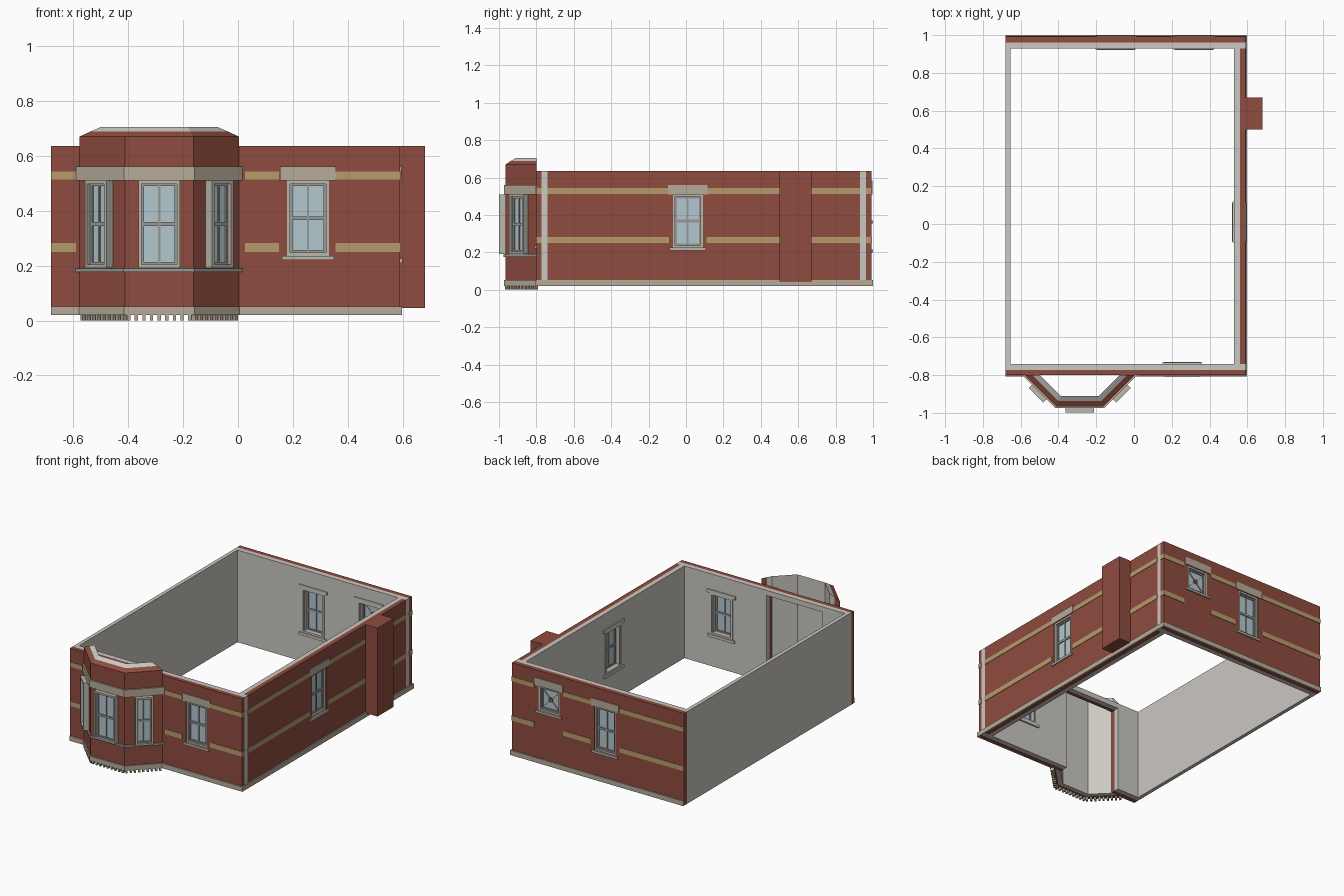
import bpy, bmesh, math
from mathutils import Matrix, Vector

if "Cube" in bpy.data.objects:
    bpy.data.objects.remove(bpy.data.objects["Cube"])


def material(name, rgb):
    m = bpy.data.materials.new(name)
    m.diffuse_color = (*rgb, 1)
    m.use_nodes = True
    m.node_tree.nodes["Principled BSDF"].inputs["Base Color"].default_value = m.diffuse_color
    return m


BRICK = material("red brick", (0.275, 0.072, 0.050))
PLASTER = material("pale plaster", (0.60, 0.58, 0.54))
STONE = material("warm stone", (0.47, 0.41, 0.32))
TAN = material("tan brick", (0.47, 0.33, 0.15))
CASING = material("light casing", (0.50, 0.48, 0.42))
SASH = material("grey sash", (0.32, 0.32, 0.30))
GLASS = material("pale glass", (0.45, 0.57, 0.62))


def finish(name, bm, mat):
    bmesh.ops.recalc_face_normals(bm, faces=bm.faces[:])
    me = bpy.data.meshes.new(name)
    bm.to_mesh(me)
    bm.free()
    if mat:
        me.materials.append(mat)
    ob = bpy.data.objects.new(name, me)
    bpy.context.collection.objects.link(ob)
    return ob


def boxes(name, spans, mat, frame=Matrix.Identity(4)):
    """One object from boxes given as (x0, x1, y0, y1, z0, z1)."""
    bm = bmesh.new()
    for x0, x1, y0, y1, z0, z1 in spans:
        m = Matrix.Translation(((x0 + x1) / 2, (y0 + y1) / 2, (z0 + z1) / 2))
        m = frame @ m @ Matrix.Diagonal((x1 - x0, y1 - y0, z1 - z0, 1))
        bmesh.ops.create_cube(bm, size=1, matrix=m)
    return finish(name, bm, mat)


def cut(ob, spans):
    cutter = boxes("cutter", spans, None)
    cutter.hide_render = True
    mod = ob.modifiers.new("openings", 'BOOLEAN')
    mod.operation = 'DIFFERENCE'
    mod.solver = 'EXACT'
    mod.object = cutter
    bpy.context.view_layer.objects.active = ob
    bpy.ops.object.modifier_apply(modifier=mod.name)
    bpy.data.objects.remove(cutter)


def facing(x, y, deg):
    # local -y points out of the wall, local x runs along it
    return Matrix.Translation((x, y, 0)) @ Matrix.Rotation(math.radians(deg), 4, 'Z')


def border(w, z0, z1, t, v0, v1):
    return [(-w, -w + t, v0, v1, z0, z1), (w - t, w, v0, v1, z0, z1),
            (-w + t, w - t, v0, v1, z1 - t, z1), (-w + t, w - t, v0, v1, z0, z0 + t)]


def sash_window(name, frame, width, z0, z1, v0, v1, glass_v, bars=True):
    w = width / 2
    boxes(name + "_casing", border(w, z0, z1, 0.012, v0, v1), CASING, frame)
    a, b = glass_v - 0.007, glass_v + 0.009
    parts = border(w - 0.012, z0 + 0.012, z1 - 0.012, 0.009, a, b)
    if bars:
        zm = (z0 + z1) / 2
        parts += [(-w + 0.02, w - 0.02, a, b, zm - 0.007, zm + 0.007),
                  (-0.004, 0.004, a + 0.002, b - 0.002, z0 + 0.02, z1 - 0.02)]
    boxes(name + "_sash", parts, SASH, frame)
    boxes(name + "_glass", [(-w + 0.015, w - 0.015, glass_v, glass_v + 0.003,
                             z0 + 0.015, z1 - 0.015)], GLASS, frame)


def wall_window(name, frame, width, z0, z1, bars=True):
    w = width / 2
    sash_window(name, frame, width, z0, z1, 0.003, 0.06, 0.022, bars)
    boxes(name + "_lintel", [(-w - 0.025, w + 0.025, -0.006, 0.004, z1, z1 + 0.05)], STONE, frame)
    boxes(name + "_sill", [(-w - 0.017, w + 0.017, -0.009, 0.015, z0 - 0.015, z0)], CASING, frame)
    boxes(name + "_inner_trim", [(-w - 0.028, w + 0.028, 0.055, 0.068, z1, z1 + 0.022),
                                 (-w - 0.022, w + 0.022, 0.055, 0.070, z0 - 0.018, z0)] +
          border(w + 0.006, z0, z1, 0.012, 0.058, 0.064), PLASTER, frame)


# Walls: brick skin outside, plaster lining inside
Z0, Z1 = 0.02, 0.635
front_holes = [(-0.49, -0.075, -1, -0.6, -0.1, 0.60), (0.178, 0.332, -1, -0.6, 0.235, 0.51)]
right_holes = [(0.4, 0.8, -0.07, 0.09, 0.225, 0.51)]
back_holes = [(-0.175, -0.02, 0.8, 1.2, 0.215, 0.51), (0.238, 0.395, 0.8, 1.2, 0.37, 0.535)]
walls = [
    ("front_brick", (-0.68, 0.59, -0.80, -0.772, Z0, Z1), BRICK, front_holes),
    ("front_plaster", (-0.68, 0.59, -0.772, -0.74, Z0, Z1), PLASTER, front_holes),
    ("right_brick", (0.56, 0.59, -0.74, 0.93, Z0, Z1), BRICK, right_holes),
    ("right_plaster", (0.53, 0.56, -0.74, 0.93, Z0, Z1), PLASTER, right_holes),
    ("back_brick", (-0.68, 0.59, 0.962, 0.992, Z0, Z1), BRICK, back_holes),
    ("back_plaster", (-0.68, 0.59, 0.93, 0.962, Z0, Z1), PLASTER, back_holes),
    ("left_plaster", (-0.68, -0.655, -0.74, 0.93, Z0, Z1), PLASTER, None)]
for name, span, mat, holes in walls:
    wall = boxes(name, [span], mat)
    if holes:
        cut(wall, holes)

# Chimney breast
boxes("chimney", [(0.588, 0.68, 0.50, 0.67, 0.045, Z1)], BRICK)

# Stone plinth
boxes("plinth", [(-0.68, -0.577, -0.808, -0.80, 0.02, 0.052),
                 (0.003, 0.598, -0.808, -0.80, 0.02, 0.052),
                 (0.59, 0.598, -0.80, 0.992, 0.02, 0.052),
                 (-0.68, 0.598, 0.992, 1.0, 0.02, 0.052)], STONE)

# Tan brick stripes, interrupted at openings, corners and chimney
stripes = []
for za, zb in ((0.25, 0.283), (0.513, 0.543)):
    for a, b in ((-0.68, -0.59), (0.025, 0.15), (0.355, 0.592)):
        stripes.append((a, b, -0.803, -0.799, za, zb))
    for a, b in ((-0.80, -0.773), (-0.74, -0.09), (0.11, 0.50), (0.67, 0.929), (0.963, 0.992)):
        stripes.append((0.589, 0.593, a, b, za, zb))
    for a, b in ((-0.68, -0.205), (0.01, 0.21), (0.425, 0.592)):
        stripes.append((a, b, 0.991, 0.995, za, zb))
boxes("brick_stripes", stripes, TAN)

# Wall windows
wall_window("front_window", facing(0.255, -0.80, 0), 0.154, 0.235, 0.51)
wall_window("right_window", facing(0.59, 0.01, 90), 0.16, 0.225, 0.51)
wall_window("back_window", facing(-0.0975, 0.992, 180), 0.155, 0.215, 0.51)
star = facing(0.3165, 0.992, 180)
wall_window("small_window", star, 0.157, 0.37, 0.535, False)

# Leaded star in the small window
hub = star @ Matrix.Translation((0, 0.021, 0.4525))
for i, deg in enumerate((45, -45)):
    boxes(f"star_lead_{i + 1}", [(-0.078, 0.078, -0.004, 0.006, -0.003, 0.003)], SASH,
          hub @ Matrix.Rotation(math.radians(deg), 4, 'Y'))
for i in range(4):
    boxes(f"star_petal_{i + 1}", [(-0.014, 0.014, -0.006, 0.007, -0.006, 0.006)], BRICK,
          hub @ Matrix.Rotation(math.radians(45 * i), 4, 'Y'))


# Bay: rings that follow the three-sided plan at a given inset
def bay_path(d):
    y, k = -0.965 + d, 0.4142 * d
    xl, xr = -0.412 + k, -0.162 - k
    run = -0.80 - y
    return [(xl - run, -0.80), (xl, y), (xr, y), (xr + run, -0.80)]


def bay_ring(name, d0, d1, z0, top0, top1, mat):
    bm = bmesh.new()
    rows = []
    for o, i in zip(bay_path(d0), bay_path(d1)):
        rows.append([bm.verts.new(p) for p in ((*o, z0), (*o, top0), (*i, top1), (*i, z0))])
    for a, b in zip(rows, rows[1:]):
        for k in range(4):
            bm.faces.new((a[k], a[(k + 1) % 4], b[(k + 1) % 4], b[k]))
    bm.faces.new(rows[0])
    bm.faces.new(rows[-1])
    return finish(name, bm, mat)


bay_ring("bay_brick", 0, 0.028, 0.02, 0.67, 0.688, BRICK)
bay_ring("bay_plaster", 0.028, 0.055, 0.02, 0.688, 0.705, PLASTER)
bay_ring("bay_plinth", -0.007, 0.004, 0.02, 0.052, 0.052, STONE)
bay_ring("bay_sill", -0.010, 0.004, 0.176, 0.19, 0.19, SASH)
bay_ring("bay_lintel", -0.009, 0.004, 0.51, 0.56, 0.56, STONE)

# Bay windows and the row of small blocks under each bay face
pts = [Vector(p) for p in bay_path(0)]
for side, deg, width, a, b in (("left", -45, 0.11, pts[0], pts[1]),
                               ("centre", 0, 0.152, pts[1], pts[2]),
                               ("right", 45, 0.11, pts[2], pts[3])):
    mid = (a + b) / 2
    frame = facing(mid.x, mid.y, deg)
    sash_window(f"bay_{side}_window", frame, width, 0.192, 0.51, -0.034, 0.002, -0.012)
    n = 9
    step = (b - a).length / n
    teeth = [((i - n / 2 + 0.5) * step - 0.006, (i - n / 2 + 0.5) * step + 0.006,
              -0.003, 0.018, 0.0, 0.021) for i in range(n)]
    boxes(f"bay_{side}_blocks", teeth, STONE, frame)
